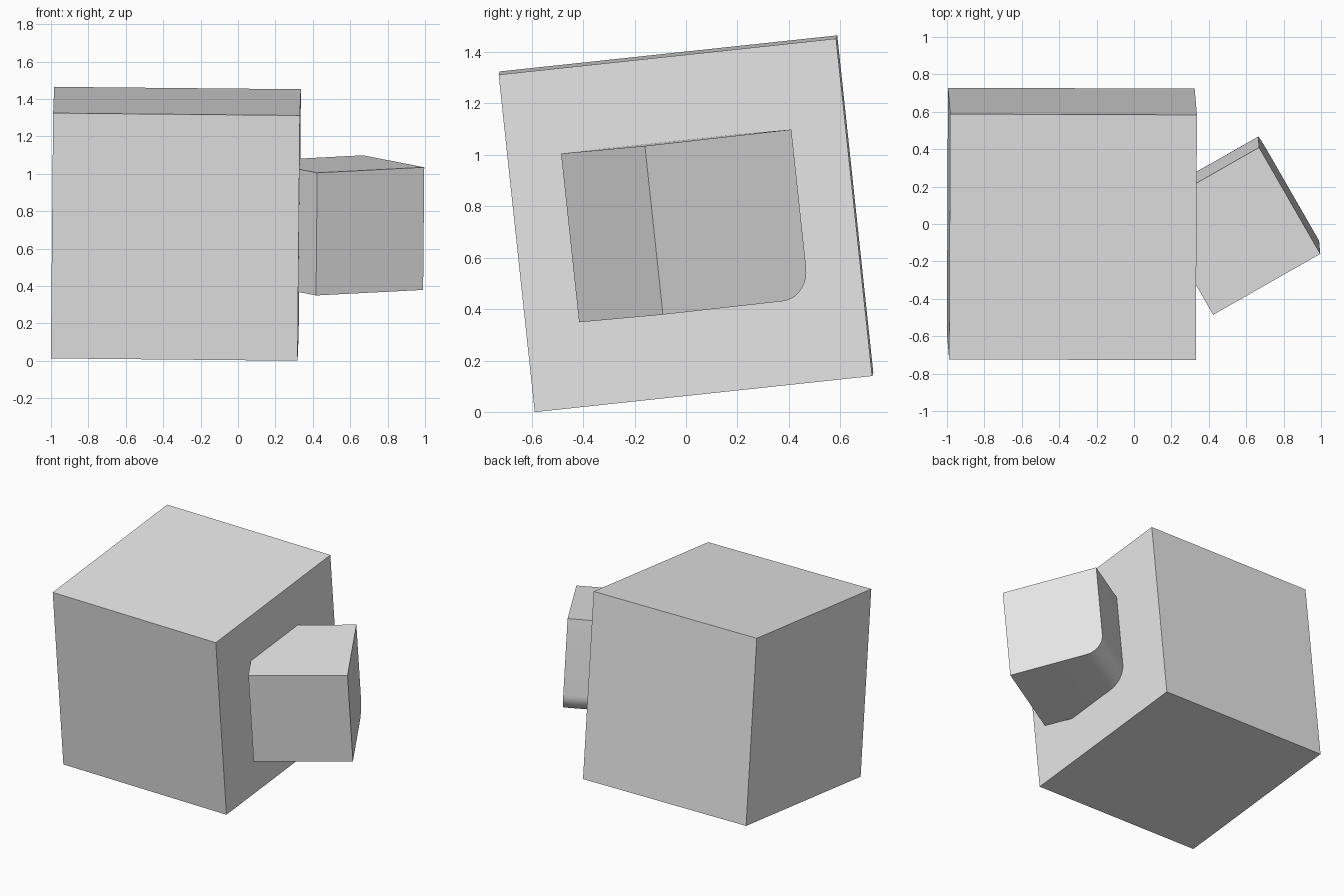
import bpy, bmesh, math
from mathutils import Matrix, Euler, Vector

cube = bpy.data.objects.get("Cube")
if cube:
    bpy.data.objects.remove(cube, do_unlink=True)

# Single plain grey material
grey = bpy.data.materials.new("light grey")
grey.use_nodes = True
grey.diffuse_color = (0.8, 0.8, 0.8, 1)
grey.node_tree.nodes["Principled BSDF"].inputs["Base Color"].default_value = (0.8, 0.8, 0.8, 1)

SIDE = 1.319
CENTRE = Vector((-0.332, 0, 0.7325))
TILT = Euler([math.radians(a) for a in (6.1, 0.55, -0.2)]).to_matrix().to_4x4()


def block(name, size, matrix, round_radius=0):
    """Cube of the given size; optionally rounds its lower back edge."""
    bm = bmesh.new()
    bmesh.ops.create_cube(bm, size=size)
    if round_radius:
        edges = [e for e in bm.edges if all(v.co.y > 0 > v.co.z for v in e.verts)]
        bmesh.ops.bevel(bm, geom=edges, offset=round_radius, segments=10,
                        profile=0.5, affect='EDGES')
    mesh = bpy.data.meshes.new(name)
    bm.to_mesh(mesh)
    bm.free()
    mesh.materials.append(grey)
    ob = bpy.data.objects.new(name, mesh)
    bpy.context.collection.objects.link(ob)
    ob.matrix_world = matrix
    bpy.ops.object.select_all(action='DESELECT')
    ob.select_set(True)
    bpy.context.view_layer.objects.active = ob
    if round_radius:
        bpy.ops.object.shade_smooth_by_angle(angle=math.radians(30))
    return ob


# Tilted main block
base = Matrix.Translation(CENTRE) @ TILT
block("large_block", SIDE, base)

# Half-size block turned 30 degrees, half sunk into the side
turn = Matrix.Translation((0.875, 0, 0)) @ Matrix.Rotation(math.radians(30), 4, 'Z')
block("small_block", SIDE / 2, base @ turn, round_radius=0.12)
